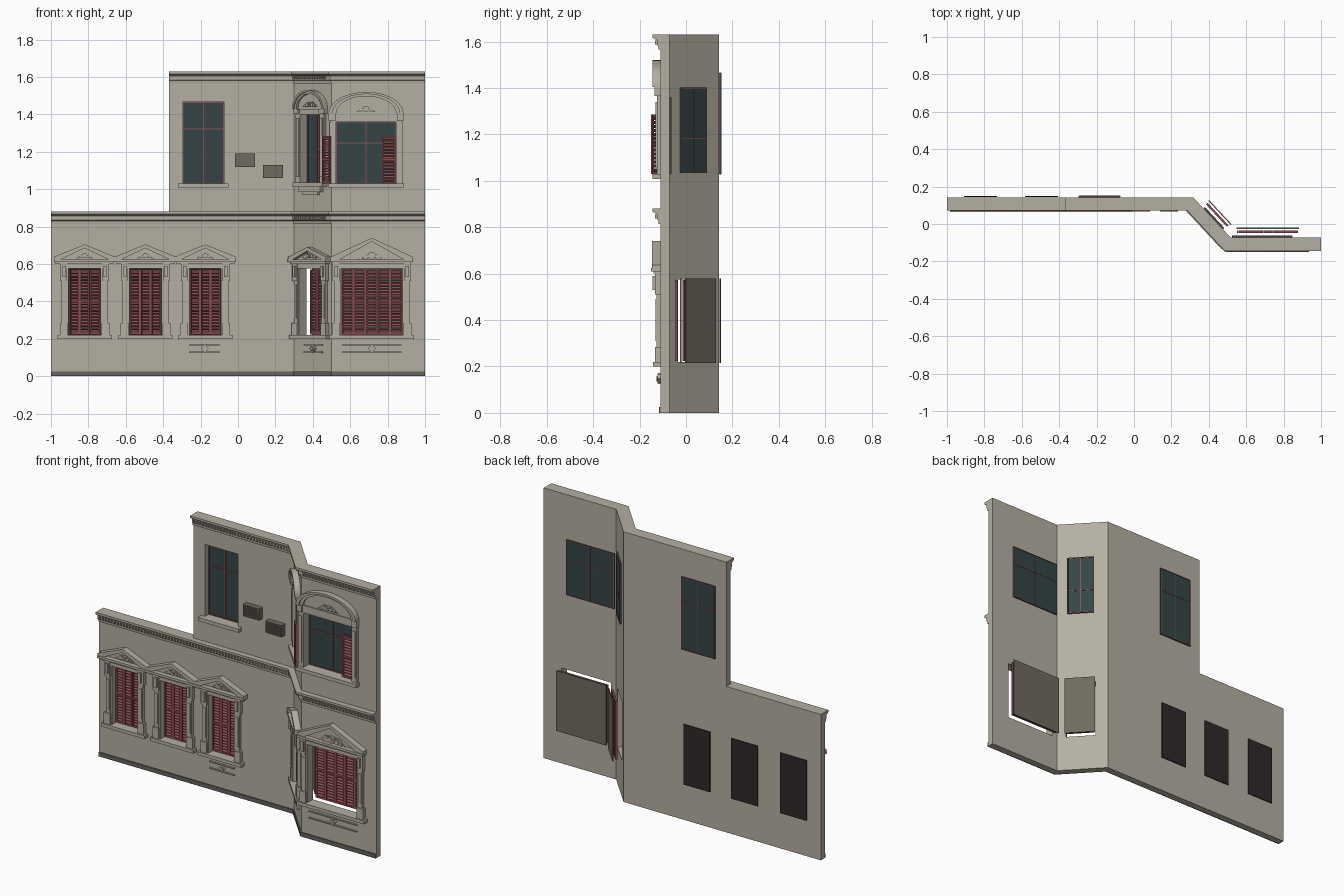
import bpy, bmesh, math
from mathutils import Vector

if "Cube" in bpy.data.objects:
    bpy.data.objects.remove(bpy.data.objects["Cube"])


def material(name, r, g, b):
    m = bpy.data.materials.new(name)
    m.use_nodes = True
    m.diffuse_color = (r, g, b, 1)
    m.node_tree.nodes["Principled BSDF"].inputs["Base Color"].default_value = (r, g, b, 1)
    return m


STONE = material("warm_grey_stone", .46, .43, .36)
BASE = material("dark_plinth", .13, .125, .11)
RED = material("faded_red_paint", .26, .075, .085)
GLASS = material("teal_glass", .035, .06, .062)
DARK = material("dark_interior", .03, .021, .022)
BOARD = material("brown_grey_board", .16, .145, .115)

# Plan of the facade: three straight wall sections
PATH = [Vector(p) for p in ((-1, .105), (.3, .105), (.5, -.11), (1, -.11))]
DIRS = [(b - a).normalized() for a, b in zip(PATH, PATH[1:])]
OUTS = [Vector((d.y, -d.x)) for d in DIRS]
SLANT = (PATH[2] - PATH[1]).length
THICK = .038


def offset(i, o):
    """Path corner i moved outwards by o, mitred."""
    a, b = OUTS[max(i - 1, 0)], OUTS[min(i, 2)]
    return PATH[i] + (a + b) * o / (1 + a.dot(b))


class Section:
    """Wall section; s runs along it, o points out of the front face."""
    def __init__(self, i, start):
        self.i, self.start = i, start

    def at(self, s, o, z):
        p = PATH[self.i] + DIRS[self.i] * (s - self.start) + OUTS[self.i] * o
        return (p.x, p.y, z)


LEFT, MID, RIGHT = Section(0, -1), Section(1, 0), Section(2, .5)


class Part:
    def __init__(self, name, mat, sec=None):
        self.name, self.mat, self.sec, self.bm = name, mat, sec, bmesh.new()

    def loft(self, a, b):
        """Closed solid between two matching rings of points."""
        va, vb = ([self.bm.verts.new(p) for p in r] for r in (a, b))
        self.bm.faces.new(va)
        self.bm.faces.new(vb[::-1])
        for k in range(len(va)):
            j = (k + 1) % len(va)
            self.bm.faces.new((va[k], vb[k], vb[j], va[j]))

    def prism(self, pts, o0, o1):
        self.loft(*[[self.sec.at(s, o, z) for s, z in pts] for o in (o0, o1)])

    def box(self, s0, s1, z0, z1, o0, o1):
        self.prism([(s0, z0), (s1, z0), (s1, z1), (s0, z1)], o0, o1)

    def run(self, s0, s1, prof):
        """Extrude an (o, z) profile along the wall."""
        self.loft(*[[self.sec.at(s, o, z) for o, z in prof] for s in (s0, s1)])

    def disc(self, s, z, r, o0, o1, n=12):
        self.prism([(s + r * math.cos(math.tau * k / n), z + r * math.sin(math.tau * k / n))
                    for k in range(n)], o0, o1)

    def done(self):
        bmesh.ops.recalc_face_normals(self.bm, faces=self.bm.faces)
        me = bpy.data.meshes.new(self.name)
        self.bm.to_mesh(me)
        self.bm.free()
        me.materials.append(self.mat)
        bpy.context.collection.objects.link(bpy.data.objects.new(self.name, me))


# Openings: section, centre, half width, bottom, top
LOW = [(LEFT, c, .085, .22, .575) for c in (-.82, -.495, -.175)]
LOW += [(MID, .14, .085, .22, .575), (RIGHT, .715, .165, .22, .575)]
HIGH = [(LEFT, -.185, .11, 1.03, 1.465), (MID, .14, .075, 1.035, 1.4), (RIGHT, .685, .16, 1.03, 1.36)]

# Wall shell: a grid of cells with openings left out
holes = [(w[0].i, w[1] - w[2], w[1] + w[2], w[3], w[4]) for w in LOW + HIGH]
cols = []
for sec, end in ((LEFT, .3), (MID, SLANT), (RIGHT, 1)):
    cuts = {s for h in holes if h[0] == sec.i for s in h[1:3]} | ({-.37} if sec is LEFT else set())
    cols.append((sec.i, sec.start, PATH[sec.i], offset(sec.i, -THICK)))
    cols += [(sec.i, s, Vector(sec.at(s, 0, 0)[:2]), Vector(sec.at(s, -THICK, 0)[:2])) for s in sorted(cuts)]
cols.append((2, 1, PATH[3], offset(3, -THICK)))
rows = sorted({0, .88, 1.63} | {z for h in holes for z in h[3:]})


def solid(c, r):
    if not (0 <= c < len(cols) - 1 and 0 <= r < len(rows) - 1):
        return False
    i, s, z = cols[c][0], cols[c][1] + 1e-4, rows[r] + 1e-4
    if i == 0 and s < -.37 and z > .88:
        return False
    return not any(h[0] == i and h[1] < s < h[2] and h[3] < z < h[4] for h in holes)


wall = Part("wall", STONE)
grid = [[[wall.bm.verts.new((*col[side], z)) for z in rows] for col in cols] for side in (2, 3)]
f, b = grid
for c in range(len(cols) - 1):
    for r in range(len(rows) - 1):
        if not solid(c, r):
            continue
        ring = [(c, r), (c + 1, r), (c + 1, r + 1), (c, r + 1)]
        for g in grid:
            wall.bm.faces.new([g[x][y] for x, y in ring])
        for k, (dc, dr) in enumerate(((0, -1), (1, 0), (0, 1), (-1, 0))):
            if not solid(c + dc, r + dr):
                (x0, y0), (x1, y1) = ring[k], ring[(k + 1) % 4]
                wall.bm.faces.new((f[x0][y0], f[x1][y1], b[x1][y1], b[x0][y0]))
bmesh.ops.delete(wall.bm, geom=[v for v in wall.bm.verts if not v.link_faces], context="VERTS")
wall.done()


# Mouldings swept along the front
def sweep(name, mat, prof, first):
    part = Part(name, mat)
    rings = []
    for i in range(4):
        ends = [offset(i, o) for o, z in prof]
        if i == 0:
            for p in ends:
                p.x = first
        rings.append([(p.x, p.y, z) for p, (o, z) in zip(ends, prof)])
    for a, c in zip(rings, rings[1:]):
        part.loft(a, c)
    part.done()


sweep("plinth", BASE, [(-.002, 0), (.006, 0), (.006, .025), (-.002, .025)], -1)
CORNICE = [(-.002, -.065), (.008, -.065), (.01, -.05), (.016, -.045), (.016, -.024),
           (.026, -.018), (.034, -.013), (.034, 0), (-.002, 0)]
for name, top, first in (("lower", .88, -1), ("upper", 1.63, -.37)):
    sweep(name + "_cornice", STONE, [(o, top + z) for o, z in CORNICE], first)
    for sec, s0, s1 in ((LEFT, first, .285), (MID, .01, SLANT - .01), (RIGHT, .515, 1)):
        dentils = Part(name + "_dentils", STONE, sec)
        for k in range(int((s1 - s0) / .02)):
            s = s0 + .005 + k * .02
            dentils.box(s, s + .011, top - .042, top - .025, .014, .024)
        dentils.done()


# Louvred shutter with stiles, rails and tilted slats
def shutter(sec, s0, s1, z0, z1, o, leaves=1, name="shutter"):
    p = Part(name, RED, sec)
    w = (s1 - s0) / leaves
    for k in range(leaves):
        a, c = s0 + k * w, s0 + (k + 1) * w
        e = min(.009, w * .2)
        for x in (a, c - e):
            p.box(x, x + e - .001, z0, z1, o - .006, o + .006)
        for z in (z0, (z0 + z1) / 2 - .005, z1 - .01):
            p.box(a + e, c - e, z, z + .01, o - .006, o + .006)
        n = int((z1 - z0) / .0165)
        for j in range(1, n):
            z = z0 + j * (z1 - z0) / n
            p.run(a + e, c - e, [(o + .005, z - .006), (o + .005, z - .003), (o - .005, z + .007), (o - .005, z + .004)])
    p.done()


# Carved ornament: boss, scrolls and leaf tails
def ornament(p, c, z, k, o):
    p.disc(c, z, .014 * k, o, o + .014)
    p.disc(c, z, .007 * k, o, o + .02, 8)
    for m in (-1, 1):
        p.disc(c + m * .022 * k, z - .004 * k, .010 * k, o, o + .011, 10)
        p.disc(c + m * .039 * k, z - .010 * k, .007 * k, o, o + .009, 10)
        p.prism([(c + m * x * k, z + y * k) for x, y in ((.01, .012), (.03, .01), (.06, -.014), (.03, -.005))], o, o + .007)


# Ground floor windows with triangular pediments
for (sec, c, h, z0, z1), half, apex in zip(LOW, (.165, .165, .165, .148, .22), (.705, .705, .705, .69, .74)):
    t = Part("pediment_window_trim", STONE, sec)
    for m in (-1, 1):
        def side(a, b, lo, hi, out):
            t.box(*sorted((c + m * a, c + m * b)), lo, hi, 0, out)
        side(h, h + .01, z0, z1, .014)
        side(h + .01, h + .038, z0, .6, .018)
        side(h + .006, h + .048, z0, .285, .024)
        side(h + .008, h + .046, .51, .6, .024)
        side(h + .015, h + .033, .53, .59, .034)
        side(h + .015, h + .033, .31, .49, .022)
        # raking moulding of the gable
        slope = [(half, .622), (half, .638), (0, apex), (0, apex - .02), (half * .8, .622)]
        t.prism([(c + m * s, z) for s, z in slope], 0, .036)
    t.box(c - h - .046, c + h + .046, z1, .605, 0, .02)
    t.box(c - half + .01, c + half - .01, .6, .61, 0, .03)
    t.box(c - half, c + half, .61, .624, 0, .04)
    t.prism([(c - half * .85, .622), (c + half * .85, .622), (c, apex - .01)], 0, .012)
    t.box(c - h - .06, c + h + .06, .2, .22, 0, .032)
    ornament(t, c, .645, 1 if h < .1 else 1.5, .012)
    t.done()
    back = -.031 if sec is LEFT else -.074
    shutter(sec, c - h + .002, c + h - .002, z0 + .004, z1 - .003, back + .006, 5 if h > .1 else 3)
    board = Part("window_backing", DARK if sec is LEFT else BOARD, sec)
    o = -.042 if sec is LEFT else -.087
    board.box(c - h - .003, c + h + .003, z0 - .004, z1 + .004, o - .003, o + .003)
    board.done()

# Upper floor glazing with thin red bars
for (sec, c, h, z0, z1), bar in zip(HIGH, (1.32, 1.18, 1.245)):
    g = Part("window_glass", GLASS, sec)
    g.box(c - h - .002, c + h + .002, z0 - .002, z1 + .002, -.046, -.04)
    g.done()
    p = Part("window_bars", RED, sec)
    for s in (c - h, c - .002, c + h - .004):
        p.box(s, s + .004, z0, z1, -.048, -.035)
    for z in (z0, bar, z1 - .004):
        p.box(c - h, c + h, z, z + .004, -.048, -.035)
    p.done()
sill = Part("plain_sill", STONE, LEFT)
sill.box(-.32, -.05, 1.008, 1.03, 0, .03)
sill.done()
shutter(RIGHT, .77, .843, 1.032, 1.285, -.01)
shutter(MID, .165, .212, 1.04, 1.395, -.025)
shutter(MID, .258, .318, 1.03, 1.285, .03, name="open_shutter")

# Upper windows with arched hoods
for (sec, c, h, z0, z1), half, spring, rise in zip(HIGH[1:], (.122, .2), (1.43, 1.405), (.1, .115)):
    t = Part("arched_window_trim", STONE, sec)

    def arc(k, lift=0):
        return [(c + half * k * math.cos(math.pi * j / 20), spring + lift + rise * k * math.sin(math.pi * j / 20))
                for j in range(21)]
    for k, k2, out in ((1, .9, .034), (.9, .8, .024)):
        outer, inner = arc(k), arc(k2)
        for j in range(20):
            t.prism([outer[j], outer[j + 1], inner[j + 1], inner[j]], 0, out)
    t.prism(arc(.82), 0, .01)
    t.box(c - h - .03, c + h + .03, z1, spring, 0, .016)
    for m in (-1, 1):
        for a, e, lo, hi, out in ((h, h + .035, z0, z1, .016), (h + .005, half, z1 + .005, spring, .026),
                                  (h + .008, h + .028, z0 + .03, z1 - .02, .022)):
            t.box(*sorted((c + m * a, c + m * e)), lo, hi, 0, out)
    t.box(c - h - .042, c + h + .042, z0 - .022, z0, 0, .034)
    if sec is MID:
        t.box(c - .085, c + .085, .985, z0 - .02, 0, .02)
        t.box(c - .06, c + .06, .968, .985, 0, .014)
    ornament(t, c, spring + .025, .9 if sec is MID else 1.1, .01)
    t.done()

# Relief panels below the windows
for sec, c, h in ((LEFT, -.178, .083), (MID, .155, .07), (RIGHT, .715, .16)):
    r = Part("relief_panel", STONE, sec)
    for z in (.125, .165):
        r.box(c - h, c + h, z, z + .006, 0, .01)
    r.disc(c, .148, .022, 0, .012, 4)
    r.disc(c, .148, .012, 0, .018, 4)
    r.done()

# Air conditioning units with grille slats
for s, z in ((-.017, 1.12), (.133, 1.06)):
    u = Part("air_conditioner", BOARD, LEFT)
    u.box(s, s + .108, z, z + .07, 0, .034)
    for k in range(7):
        u.box(s + .006, s + .102, z + .006 + k * .0088, z + .011 + k * .0088, .033, .038)
    u.done()
